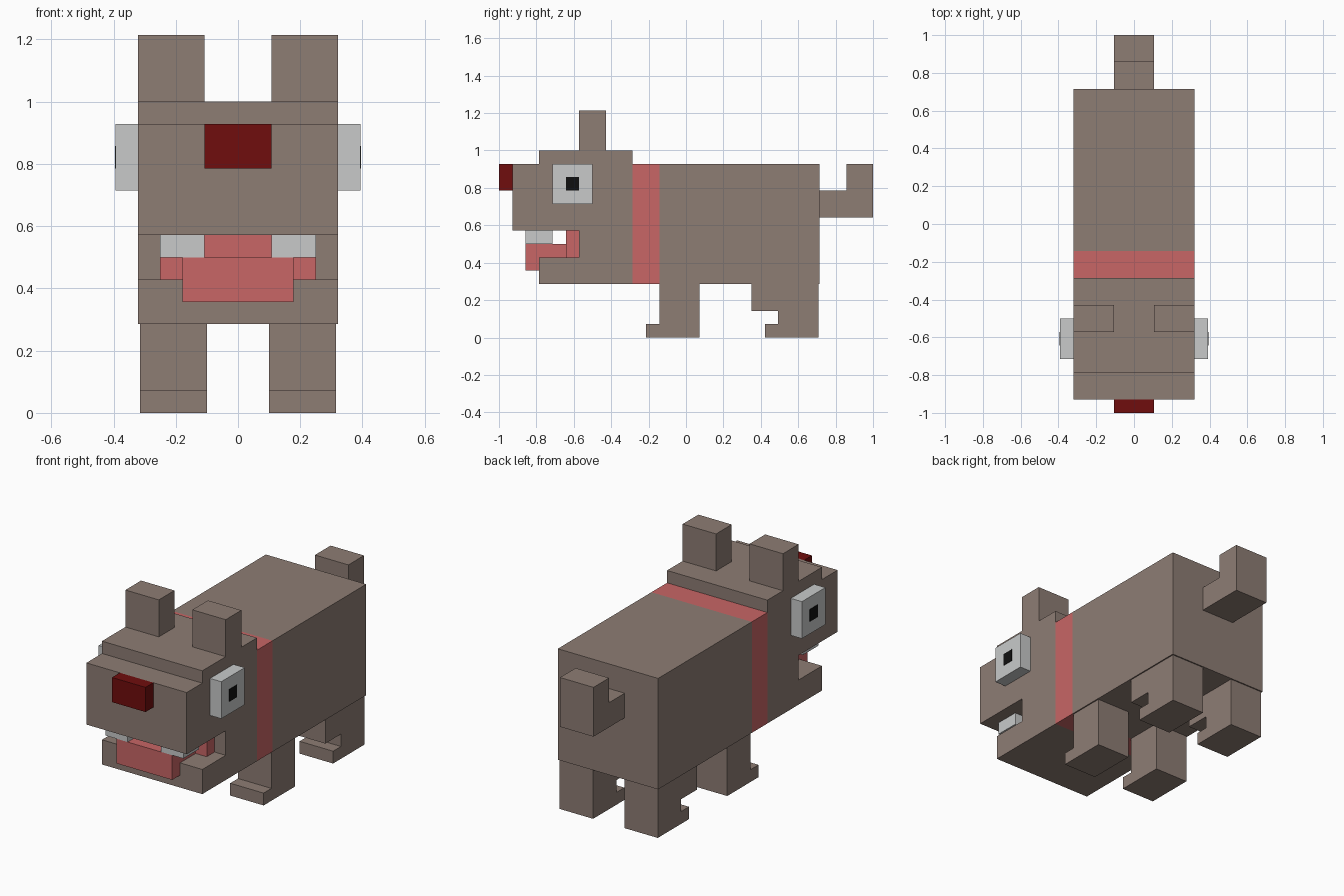
import bpy, bmesh

if "Cube" in bpy.data.objects:
    bpy.data.objects.remove(bpy.data.objects["Cube"])

U = 1 / 14  # one building block


def material(name, rgb):
    m = bpy.data.materials.new(name)
    m.diffuse_color = (*rgb, 1)
    m.use_nodes = True
    m.node_tree.nodes["Principled BSDF"].inputs["Base Color"].default_value = m.diffuse_color
    return m


BROWN = material("brown fur", (0.27, 0.205, 0.175))
PINK = material("pink", (0.58, 0.133, 0.133))
WHITE = material("off white", (0.58, 0.59, 0.59))
RED = material("dark red", (0.16, 0.004, 0.004))
BLACK = material("black", (0.005, 0.005, 0.005))


def slab(name, profile, x0, x1, mat):
    """Extrude a side profile of (y, z) block coordinates from x0 to x1."""
    bm = bmesh.new()
    face = bm.faces.new([bm.verts.new((x0 * U, y * U, z * U)) for y, z in profile])
    ext = bmesh.ops.extrude_face_region(bm, geom=[face])
    moved = [v for v in ext["geom"] if isinstance(v, bmesh.types.BMVert)]
    bmesh.ops.translate(bm, verts=moved, vec=((x1 - x0) * U, 0, 0))
    bmesh.ops.recalc_face_normals(bm, faces=bm.faces)
    mesh = bpy.data.meshes.new(name)
    bm.to_mesh(mesh)
    bm.free()
    mesh.materials.append(mat)
    obj = bpy.data.objects.new(name, mesh)
    bpy.context.collection.objects.link(obj)
    return obj


def rect(y0, y1, z0, z1):
    return [(y0, z0), (y1, z0), (y1, z1), (y0, z1)]


def pair(name, profile, x0, x1, mat):
    """The same slab on the right and mirrored to the left."""
    slab("right_" + name, profile, x0, x1, mat)
    slab("left_" + name, profile, -x1, -x0, mat)


# Body, collar and stepped head with an open mouth
slab("body", rect(-2, 10, 4, 13), -4.5, 4.5, BROWN)
slab("collar", rect(-4, -2, 4, 13), -4.5, 4.5, PINK)
slab("head", [(-4, 4), (-4, 14), (-11, 14), (-11, 13), (-13, 13), (-13, 8),
              (-8, 8), (-8, 6), (-11, 6), (-11, 4)], -4.5, 4.5, BROWN)

# Face
slab("nose", rect(-14, -13, 11, 13), -1.5, 1.5, RED)
slab("throat", rect(-9, -8, 6, 8), -3.5, 3.5, PINK)
slab("tongue", [(-12, 5), (-11, 5), (-11, 6), (-9, 6), (-9, 7), (-12, 7)],
     -2.5, 2.5, PINK)
pair("tooth", rect(-12, -10, 7, 8), 1.5, 3.5, WHITE)
pair("eye", rect(-10, -7, 10, 13), 4.5, 5.5, WHITE)
pair("pupil", rect(-9, -8, 11, 12), 5.5, 5.53, BLACK)
pair("ear", rect(-8, -6, 14, 17), 1.5, 4.5, BROWN)

# Legs with toes, and the upturned tail
pair("front_leg", [(-3, 0), (1, 0), (1, 4), (-2, 4), (-2, 1), (-3, 1)],
     1.4, 4.4, BROWN)
pair("back_leg", [(5.9, 0), (9.9, 0), (9.9, 4), (4.9, 4), (4.9, 2), (6.9, 2),
                  (6.9, 1), (5.9, 1)], 1.4, 4.4, BROWN)
slab("tail", [(10, 9), (14, 9), (14, 13), (12, 13), (12, 11), (10, 11)],
     -1.5, 1.5, BROWN)
